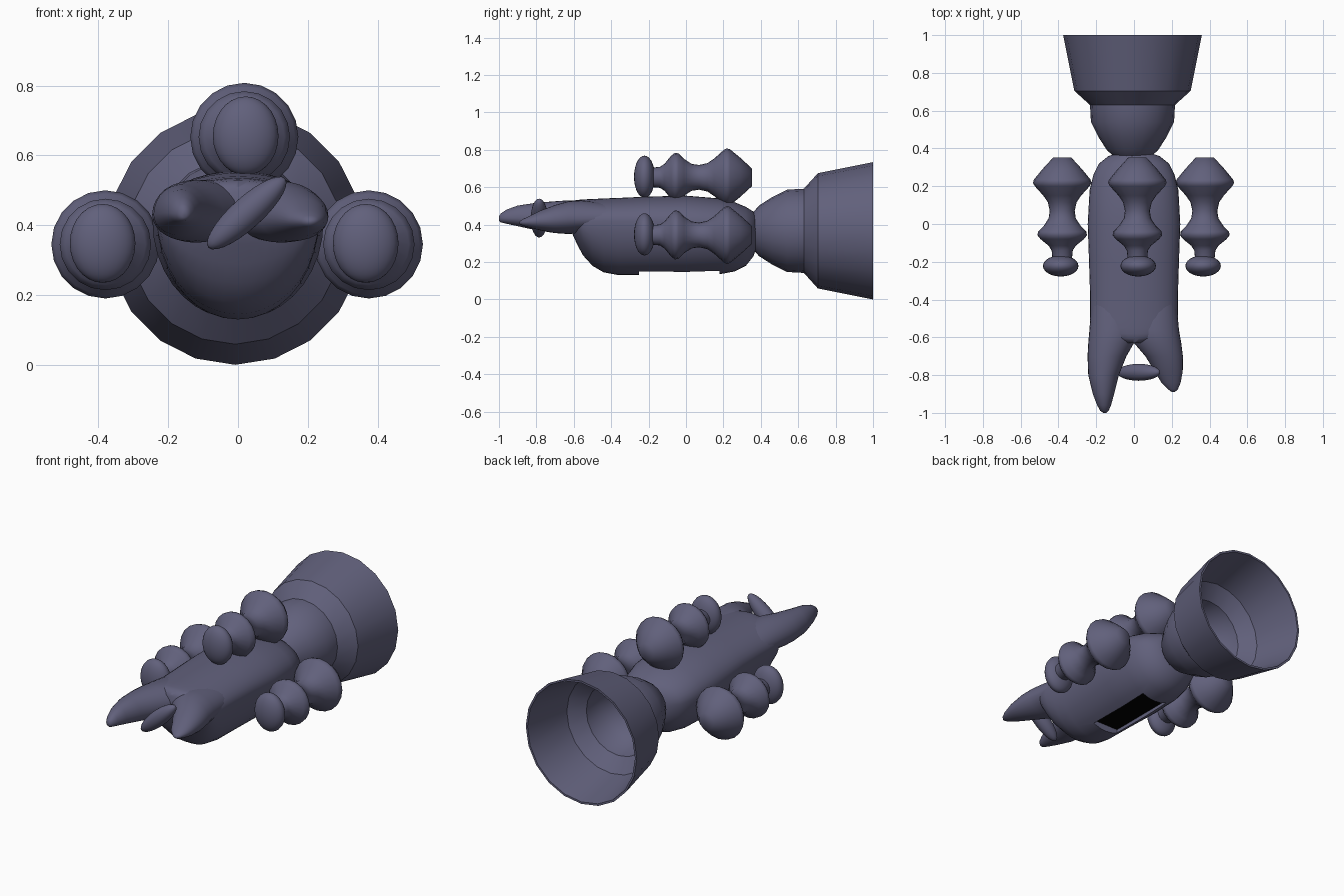
import bpy, bmesh, math
from mathutils import Vector

if "Cube" in bpy.data.objects:
    bpy.data.objects.remove(bpy.data.objects["Cube"])


def material(name, rgb):
    m = bpy.data.materials.new(name)
    m.diffuse_color = (*rgb, 1)
    m.use_nodes = True
    m.node_tree.nodes["Principled BSDF"].inputs["Base Color"].default_value = m.diffuse_color
    return m


PURPLE = material("dusk_purple", (0.12, 0.118, 0.2))
BLACK = material("black", (0.0, 0.0, 0.0))


def finish(bm, name, angle=50, mats=(PURPLE,)):
    bmesh.ops.recalc_face_normals(bm, faces=bm.faces)
    me = bpy.data.meshes.new(name)
    bm.to_mesh(me)
    bm.free()
    ob = bpy.data.objects.new(name, me)
    bpy.context.collection.objects.link(ob)
    for m in mats:
        me.materials.append(m)
    smooth(ob, angle)
    return ob


def smooth(ob, angle):
    bpy.ops.object.select_all(action='DESELECT')
    ob.select_set(True)
    bpy.context.view_layer.objects.active = ob
    bpy.ops.object.shade_smooth_by_angle(angle=math.radians(angle))


def loft(name, rings, angle=50, mats=(PURPLE,)):
    """Skin a list of equal-length point rings and cap both ends."""
    bm = bmesh.new()
    loops = [[bm.verts.new(p) for p in r] for r in rings]
    n = len(loops[0])
    for a, b in zip(loops, loops[1:]):
        for i in range(n):
            j = (i + 1) % n
            bm.faces.new((a[i], a[j], b[j], b[i]))
    bm.faces.new(loops[0])
    bm.faces.new(loops[-1])
    return finish(bm, name, angle, mats)


def oval(y, left, right, bottom, top, mid, n=28):
    """Oval section whose widest height is mid."""
    cx, w = (left + right) / 2, (right - left) / 2
    pts = []
    for i in range(n):
        t = 2 * math.pi * i / n
        s = math.sin(t)
        pts.append((cx + w * math.cos(t), y, mid + s * ((top - mid) if s > 0 else (mid - bottom))))
    return pts


def lathe(name, profile, cx, cz, n, angle):
    """Revolve (y, radius) points around an axis parallel to y."""
    rings = [[(cx + r * math.sin(2 * math.pi * i / n), y, cz - r * math.cos(2 * math.pi * i / n))
              for i in range(n)] for y, r in profile]
    return loft(name, rings, angle)


def ellipsoid(name, centre, radii, turn=0):
    bm = bmesh.new()
    bmesh.ops.create_uvsphere(bm, u_segments=24, v_segments=14, radius=1)
    ob = finish(bm, name, 180)
    ob.location, ob.scale, ob.rotation_euler = centre, radii, (0, turn, 0)
    return ob


# Main hull: y, half width, bottom, top, widest height
hull_rows = [
    (0.375, 0.09, 0.27, 0.45, 0.36), (0.36, 0.135, 0.23, 0.47, 0.37),
    (0.32, 0.185, 0.18, 0.495, 0.38), (0.26, 0.215, 0.15, 0.52, 0.39),
    (0.18, 0.235, 0.135, 0.54, 0.4), (0.0, 0.245, 0.13, 0.555, 0.41),
    (-0.2, 0.238, 0.13, 0.55, 0.42), (-0.36, 0.233, 0.13, 0.543, 0.42),
    (-0.44, 0.233, 0.145, 0.54, 0.42), (-0.5, 0.233, 0.18, 0.537, 0.42),
    (-0.55, 0.23, 0.235, 0.535, 0.425), (-0.58, 0.215, 0.29, 0.532, 0.43),
    (-0.605, 0.17, 0.345, 0.528, 0.44), (-0.63, 0.05, 0.40, 0.51, 0.45)]
hull = loft("hull", [oval(y, -w, w, b, t, m, 36) for y, w, b, t, m in hull_rows],
            60, (PURPLE, BLACK))

# Belly opening with a dark floor
bm = bmesh.new()
bmesh.ops.create_cube(bm, size=1)
for v in bm.verts:
    v.co = Vector((v.co.x * 0.17, v.co.y * 0.43 - 0.035, 0.12 + v.co.z * 0.1))
for f in bm.faces:
    f.material_index = 1 if f.calc_center_median().z > 0.16 else 0
cutter = finish(bm, "belly_cutter", 30, (PURPLE, BLACK))
cutter.hide_render = True
cut = hull.modifiers.new("belly_opening", 'BOOLEAN')
cut.operation, cut.solver, cut.object = 'DIFFERENCE', 'EXACT', cutter
bpy.ops.object.select_all(action='DESELECT')
bpy.context.view_layer.objects.active = hull
hull.select_set(True)
bpy.ops.object.modifier_apply(modifier=cut.name)
bpy.data.objects.remove(cutter)
smooth(hull, 50)

# Forked nose prongs: y, left, right, bottom, top, widest height
left_rows = [
    (-0.42, -0.225, 0.03, 0.37, 0.515, 0.43), (-0.56, -0.236, 0.03, 0.355, 0.53, 0.43),
    (-0.63, -0.242, 0.0, 0.35, 0.53, 0.43), (-0.7, -0.246, -0.04, 0.355, 0.525, 0.43),
    (-0.8, -0.242, -0.08, 0.37, 0.517, 0.43), (-0.9, -0.218, -0.105, 0.392, 0.502, 0.435),
    (-0.96, -0.195, -0.122, 0.405, 0.48, 0.435), (-0.99, -0.178, -0.135, 0.412, 0.46, 0.435),
    (-1.0, -0.163, -0.147, 0.422, 0.445, 0.434)]
right_rows = [
    (-0.42, -0.03, 0.225, 0.37, 0.515, 0.43), (-0.56, -0.03, 0.238, 0.355, 0.53, 0.43),
    (-0.63, 0.0, 0.25, 0.35, 0.525, 0.43), (-0.7, 0.06, 0.259, 0.355, 0.505, 0.425),
    (-0.78, 0.11, 0.258, 0.37, 0.475, 0.42), (-0.84, 0.145, 0.247, 0.385, 0.445, 0.415),
    (-0.875, 0.18, 0.232, 0.395, 0.428, 0.412), (-0.89, 0.2, 0.216, 0.404, 0.416, 0.41)]
for name, rows in (("left_prong", left_rows), ("right_prong", right_rows)):
    loft(name, [oval(*r) for r in rows], 80)

# Tilted disc held between the prongs
ellipsoid("fork_disc", (0.025, -0.785, 0.435), (0.148, 0.045, 0.045), -math.radians(42))

# Engine bell: outer skin, rim, then hollow inside
bell = [(0.36, 0.1), (0.39, 0.135), (0.46, 0.18), (0.54, 0.22), (0.63, 0.225), (0.705, 0.308),
        (1.0, 0.367), (1.0, 0.355), (0.72, 0.292), (0.65, 0.212), (0.55, 0.19),
        (0.48, 0.13), (0.44, 0.05)]
lathe("engine_bell", bell, -0.008, 0.367, 20, 32)

# Side and top thruster pods, each with a rounded nose button
pod = [(0.352, 0.048), (0.29, 0.105), (0.235, 0.15), (0.218, 0.155), (0.2, 0.145), (0.15, 0.1),
       (0.115, 0.076), (0.07, 0.066), (0.03, 0.072), (-0.01, 0.098), (-0.04, 0.128),
       (-0.06, 0.131), (-0.08, 0.115), (-0.115, 0.072), (-0.14, 0.056), (-0.2, 0.05)]
for name, cx, cz, nose_x in (("left", -0.38, 0.345, -0.388), ("right", 0.375, 0.345, 0.366),
                             ("top", 0.018, 0.653, 0.022)):
    lathe(name + "_pod", pod, cx, cz, 20, 60)
    ellipsoid(name + "_pod_nose", (nose_x, -0.222, cz + 0.003), (0.094, 0.056, 0.113))
